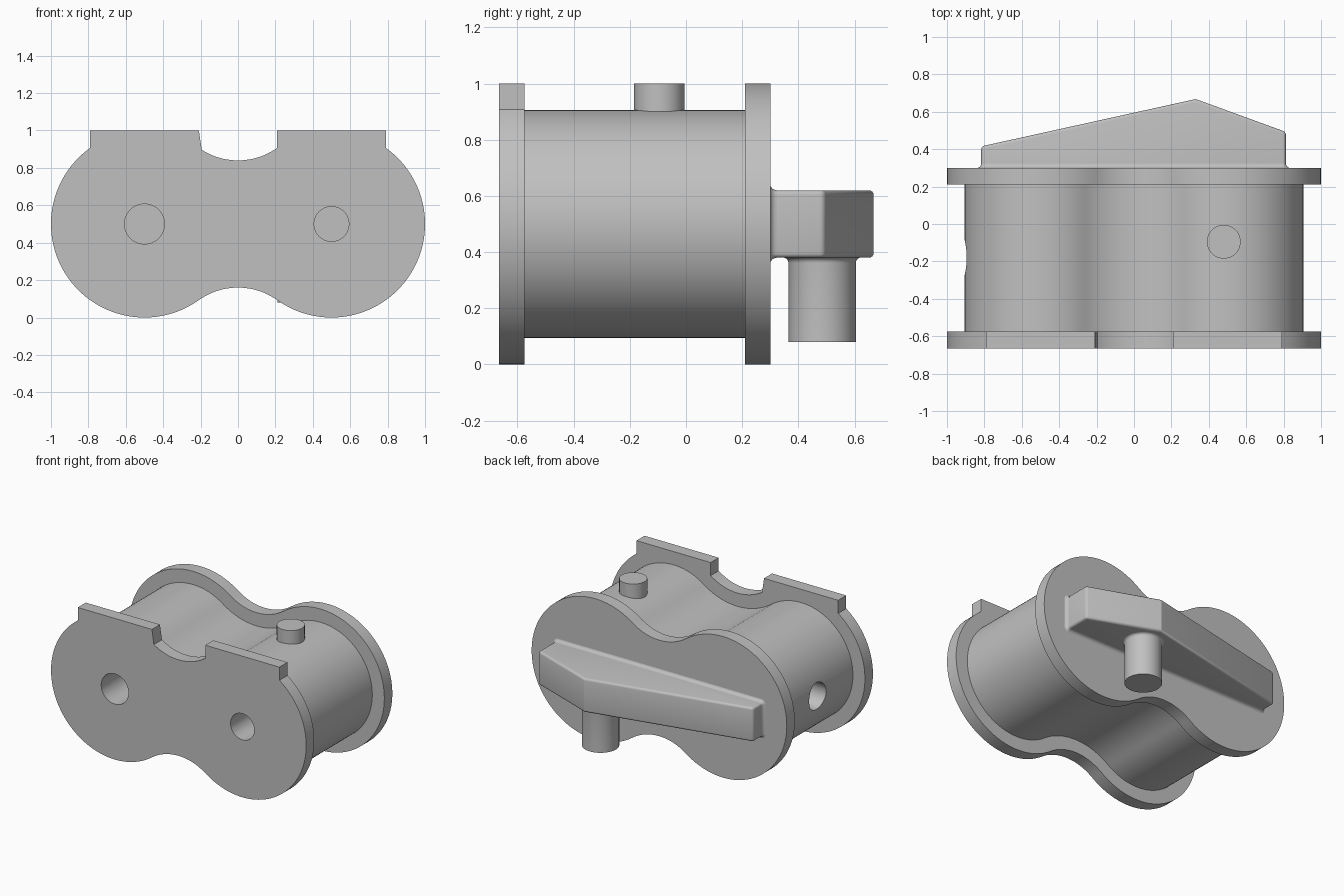
import bpy, bmesh, math
from mathutils import Vector, Matrix

if "Cube" in bpy.data.objects:
    bpy.data.objects.remove(bpy.data.objects["Cube"])

GREY = (0.53, 0.53, 0.53, 1)
mat = bpy.data.materials.new("plain grey")
mat.use_nodes = True
mat.diffuse_color = GREY
mat.node_tree.nodes["Principled BSDF"].inputs["Base Color"].default_value = GREY


def finish(bm, name, smooth=True):
    bmesh.ops.recalc_face_normals(bm, faces=bm.faces)
    mesh = bpy.data.meshes.new(name)
    bm.to_mesh(mesh)
    bm.free()
    mesh.materials.append(mat)
    ob = bpy.data.objects.new(name, mesh)
    bpy.context.collection.objects.link(ob)
    if smooth:
        activate(ob)
        bpy.ops.object.shade_smooth_by_angle(angle=math.radians(30))
    return ob


def activate(ob):
    bpy.ops.object.select_all(action="DESELECT")
    ob.select_set(True)
    bpy.context.view_layer.objects.active = ob


def loft(name, rings, smooth=True):
    """Skin a stack of equal-length point rings and cap both ends."""
    bm = bmesh.new()
    loops = [[bm.verts.new(p) for p in ring] for ring in rings]
    for a, b in zip(loops, loops[1:]):
        for i in range(len(a)):
            j = (i + 1) % len(a)
            bm.faces.new((a[i], a[j], b[j], b[i]))
    bm.faces.new(loops[0])
    bm.faces.new(loops[-1])
    return finish(bm, name, smooth)


def arc(cx, cz, r, a0, a1, n):
    return [(cx + r * math.cos(a0 + (a1 - a0) * i / n),
             cz + r * math.sin(a0 + (a1 - a0) * i / n)) for i in range(n + 1)]


def lobed_outline(inset=0.0, tabs=False):
    """Two round lobes joined by tangent concave necks."""
    r, neck_r, neck_h = 0.5 - inset, 0.36 + inset, 0.70
    t = math.atan2(neck_h, 0.5)
    top = t if tabs else math.pi - t
    half = arc(0.5, 0.5, r, t - math.pi, top, 72)
    if tabs:
        dx = r * math.cos(t)
        half += [(0.5 + dx, 1.0), (0.5 - dx, 1.0)]
    neck = arc(0, 0.5 + neck_h, neck_r, -t, t - math.pi, 24)
    if not tabs:
        neck = neck[1:]
    upper = half + neck[:-1]
    left = [(-x, z) for x, z in reversed(half)]
    low = arc(0, 0.5 - neck_h, neck_r, math.pi - t, t, 24)[1:-1]
    return upper + left + low


def plate(name, outline, y0, y1):
    return loft(name, [[(x, y, z) for x, z in outline] for y in (y0, y1)])


def turned(name, centre, profile, n=64):
    """Upright round part from (radius, z) pairs."""
    return loft(name, [[(x, y, z) for x, y in arc(*centre, r, 0, math.tau, n)[:-1]]
                       for r, z in profile])


def bore(targets, r, start, end):
    """Drill a round hole from start to end."""
    start, end = Vector(start), Vector(end)
    d = end - start
    bm = bmesh.new()
    bmesh.ops.create_cone(bm, cap_ends=True, segments=64, radius1=r, radius2=r, depth=d.length,
                          matrix=Matrix.Translation((start + end) / 2)
                          @ d.to_track_quat("Z", "Y").to_matrix().to_4x4())
    cutter = finish(bm, "bore_cutter", False)
    cutter.hide_render = True
    for ob in targets:
        mod = ob.modifiers.new("bore", "BOOLEAN")
        mod.object, mod.operation, mod.solver = cutter, "DIFFERENCE", "EXACT"
        activate(ob)
        bpy.ops.object.modifier_apply(modifier=mod.name)
        bpy.ops.object.shade_smooth_by_angle(angle=math.radians(30))
    bpy.data.objects.remove(cutter)


# Housing: body between two flanges, the front one with square tabs
front = plate("front_flange", lobed_outline(tabs=True), -0.665, -0.575)
body = plate("body", lobed_outline(0.094), -0.575, 0.21)
plate("back_flange", lobed_outline(), 0.21, 0.30)

# Ports: two in the front, one in the side meeting the larger front bore
bore([front, body], 0.107, (-0.5, -0.8, 0.5), (-0.5, -0.07, 0.5))
bore([front, body], 0.093, (0.5, -0.8, 0.5), (0.5, 0.0, 0.5))
bore([body], 0.095, (-1.1, -0.18, 0.5), (-0.5, -0.18, 0.5))

# Peg on top
turned("top_peg", (0.48, -0.095), [(0.09, 0.85), (0.09, 1.0)])

# Handle: pointed bar with softened edges, crisp at its peak and base
bar = [(-0.817, 0.29), (-0.817, 0.415), (0.33, 0.668), (0.812, 0.492), (0.812, 0.29)]
bm = bmesh.new()
face = bm.faces.new([bm.verts.new((x, y, 0.38)) for x, y in bar])
ext = bmesh.ops.extrude_face_region(bm, geom=[face])
bmesh.ops.translate(bm, vec=(0, 0, 0.24),
                    verts=[v for v in ext["geom"] if isinstance(v, bmesh.types.BMVert)])
bmesh.ops.recalc_face_normals(bm, faces=bm.faces)


def softened(e):
    a, b = (v.co for v in e.verts)
    at_base = max(a.y, b.y) < 0.3
    at_peak = min(a.y, b.y) > 0.6
    return not at_base and not at_peak


bmesh.ops.bevel(bm, geom=[e for e in bm.edges if softened(e)], offset=0.016,
                segments=4, profile=0.5, affect="EDGES")
finish(bm, "handle")

# Fillet flaring from the handle onto the back flange
R = 0.025
rings = []
for i in range(7):
    a = math.pi / 2 * i / 6
    d, y = R * (1 - math.sin(a)), 0.299 + R * (1 - math.cos(a))
    outline = []
    for cx, cz, a0 in ((0.796, 0.604, 0), (-0.801, 0.604, 1), (-0.801, 0.396, 2), (0.796, 0.396, 3)):
        outline += arc(cx, cz, 0.016 + d, a0 * math.pi / 2, (a0 + 1) * math.pi / 2, 5)
    rings.append([(x, y, z) for x, z in outline])
loft("handle_fillet", rings)

# Post hanging below the handle, flared where it meets the bar
flare = [(0.12 + 0.02 * (1 - math.sin(a)), 0.381 - 0.02 * (1 - math.cos(a)))
         for a in (math.pi / 2 * i / 5 for i in range(6))]
turned("handle_post", (0.33, 0.485), flare + [(0.12, 0.08)])
